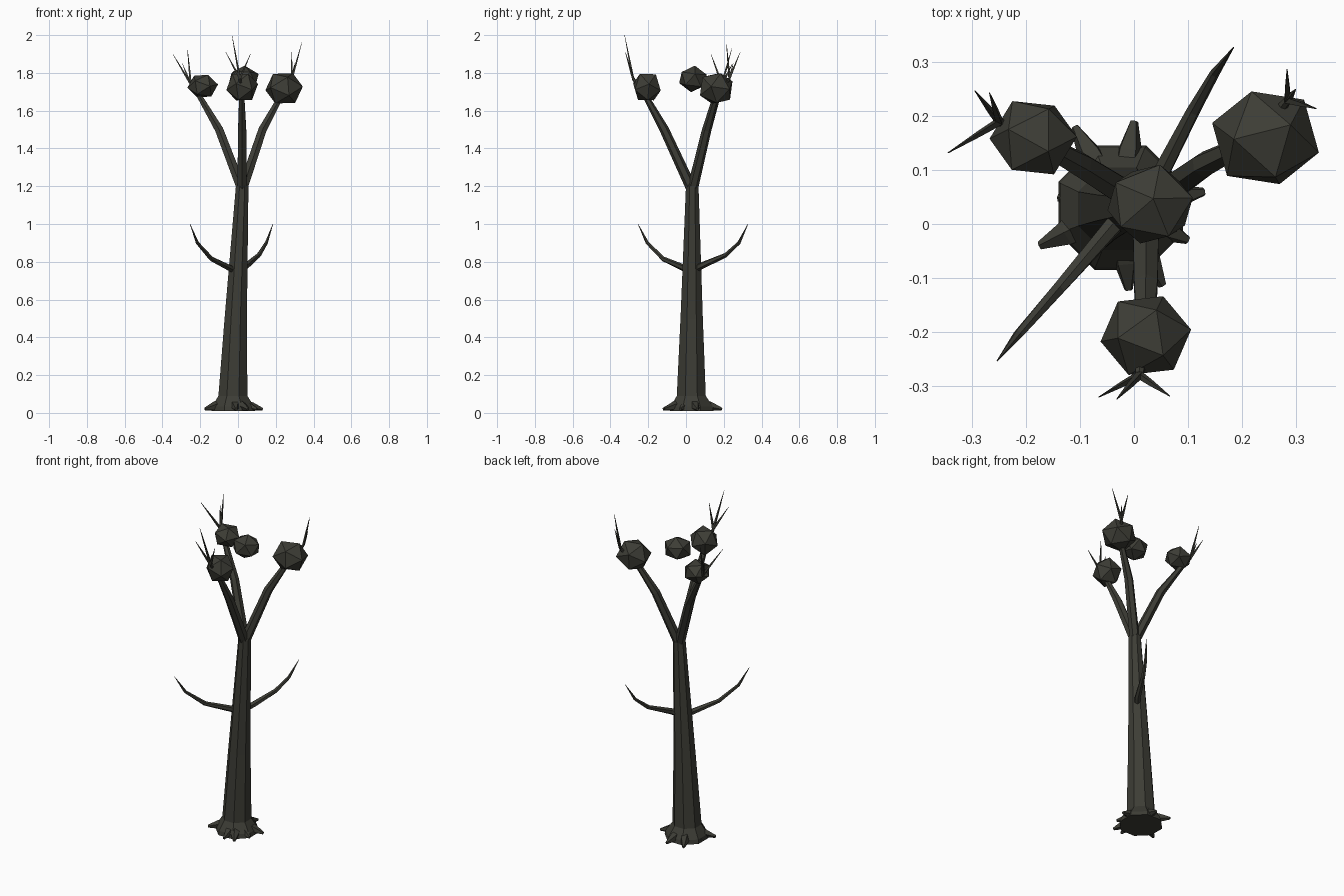
import bpy, bmesh, math
from mathutils import Vector, Euler

cube = bpy.data.objects.get("Cube")
if cube:
    bpy.data.objects.remove(cube)

bark = bpy.data.materials.new("dark bark")
bark.use_nodes = True
colour = (0.046, 0.046, 0.036, 1)
bark.diffuse_color = colour
bark.node_tree.nodes["Principled BSDF"].inputs["Base Color"].default_value = colour


def finish(name, bm):
    bmesh.ops.recalc_face_normals(bm, faces=bm.faces)
    mesh = bpy.data.meshes.new(name)
    bm.to_mesh(mesh)
    bm.free()
    mesh.materials.append(bark)
    obj = bpy.data.objects.new(name, mesh)
    bpy.context.collection.objects.link(obj)
    return obj


def limb(name, path, radii, sides=6, upright=False):
    """Flat-sided tapering tube along a path."""
    bm = bmesh.new()
    pts = [Vector(p) for p in path]
    rings = []
    for i, (p, r) in enumerate(zip(pts, radii)):
        way = pts[min(i + 1, len(pts) - 1)] - pts[max(i - 1, 0)]
        way = Vector((0, 0, 1)) if upright else way.normalized()
        u = way.cross(Vector((0, 1, 0.01))).normalized()
        v = way.cross(u)
        turns = [math.tau * (k + 0.5) / sides for k in range(sides)]
        rings.append([bm.verts.new(p + r * (u * math.cos(a) + v * math.sin(a)))
                      for a in turns])
    for a, b in zip(rings, rings[1:]):
        for k in range(sides):
            n = (k + 1) % sides
            bm.faces.new((a[k], a[n], b[n], b[k]))
    bm.faces.new(rings[0])
    bm.faces.new(rings[-1])
    return finish(name, bm)


def clump(name, centre, size, turn):
    """Squashed twenty-sided foliage ball."""
    bm = bmesh.new()
    bmesh.ops.create_icosphere(bm, subdivisions=1, radius=1)
    rot = Euler(turn).to_matrix()
    for v in bm.verts:
        v.co = rot @ v.co
    for axis in range(3):
        low = min(v.co[axis] for v in bm.verts)
        high = max(v.co[axis] for v in bm.verts)
        for v in bm.verts:
            t = (v.co[axis] - low) / (high - low) * 2 - 1
            v.co[axis] = centre[axis] + size[axis] * t
    finish(name, bm)


# Trunk with flared foot
limb("trunk",
     [(-0.025, 0.03, 0.01), (-0.026, 0.03, 0.035), (-0.027, 0.028, 0.09),
      (-0.012, 0.03, 0.5), (0.022, 0.033, 1.2), (0.022, 0.033, 1.225)],
     [0.125, 0.12, 0.083, 0.064, 0.036, 0.025], 8, True)

# Roots
root_tips = [(0, 0.19), (-0.11, 0.18), (-0.175, -0.04), (-0.01, -0.122),
             (0.053, -0.114), (0.13, 0.06), (-0.14, 0.05), (0.1, -0.03)]
foot = Vector((-0.025, 0.03, 0.07))
for i, (x, y) in enumerate(root_tips):
    tip = Vector((x, y, 0.02))
    mid = foot.lerp(tip, 0.65)
    mid.z = 0.035
    limb(f"root_{i + 1}", [foot, mid, tip], [0.03, 0.025, 0.008], 5)

# Crown branches
fork = (0.022, 0.033, 1.18)
branches = {
    "right": [fork, (-0.1, 0.11, 1.5), (-0.2, 0.165, 1.67), (-0.25, 0.19, 1.74)],
    "left": [fork, (0.13, 0.11, 1.5), (0.23, 0.16, 1.68), (0.285, 0.23, 1.77)],
    "front": [fork, (0.022, -0.115, 1.5), (0.02, -0.21, 1.67), (0.01, -0.28, 1.77)],
}
for side, path in branches.items():
    limb(side + "_branch", path, [0.029, 0.025, 0.016, 0.008])

# Twigs fanning from each branch end
twigs = {
    "right": [(-0.345, 0.132, 1.9), (-0.295, 0.247, 1.85), (-0.268, 0.243, 1.93)],
    "left": [(0.338, 0.214, 1.96), (0.284, 0.287, 1.91), (0.3, 0.25, 1.85)],
    "front": [(-0.065, -0.321, 1.91), (-0.032, -0.325, 2.0), (0.066, -0.319, 1.9)],
}
for side, tips in twigs.items():
    start = Vector(branches[side][-1])
    for i, tip in enumerate(tips):
        limb(f"{side}_twig_{i + 1}", [start, start.lerp(Vector(tip), 0.4), tip],
             [0.008, 0.006, 0.001], 4)

# Foliage
clump("right_foliage", (-0.187, 0.16, 1.73), (0.081, 0.068, 0.06), (0.4, 0.3, 0.2))
clump("left_foliage", (0.244, 0.16, 1.718), (0.099, 0.086, 0.08), (0.2, 0.5, 0.9))
clump("front_foliage", (0.022, -0.207, 1.725), (0.084, 0.073, 0.07), (0.6, 0.2, 0.4))
clump("top_foliage", (0.03, 0.037, 1.768), (0.079, 0.073, 0.07), (-0.12, 0.08, 0.1))

# Bare side branches on the trunk
limb("left_bare_branch",
     [(0, 0.03, 0.75), (0.045, 0.085, 0.78), (0.11, 0.21, 0.835),
      (0.15, 0.28, 0.9), (0.185, 0.328, 1.0)],
     [0.02, 0.018, 0.013, 0.009, 0.001])
limb("right_bare_branch",
     [(0, 0.03, 0.745), (-0.04, -0.005, 0.765), (-0.14, -0.12, 0.815),
      (-0.215, -0.205, 0.9), (-0.254, -0.254, 1.0)],
     [0.02, 0.018, 0.013, 0.009, 0.001])
